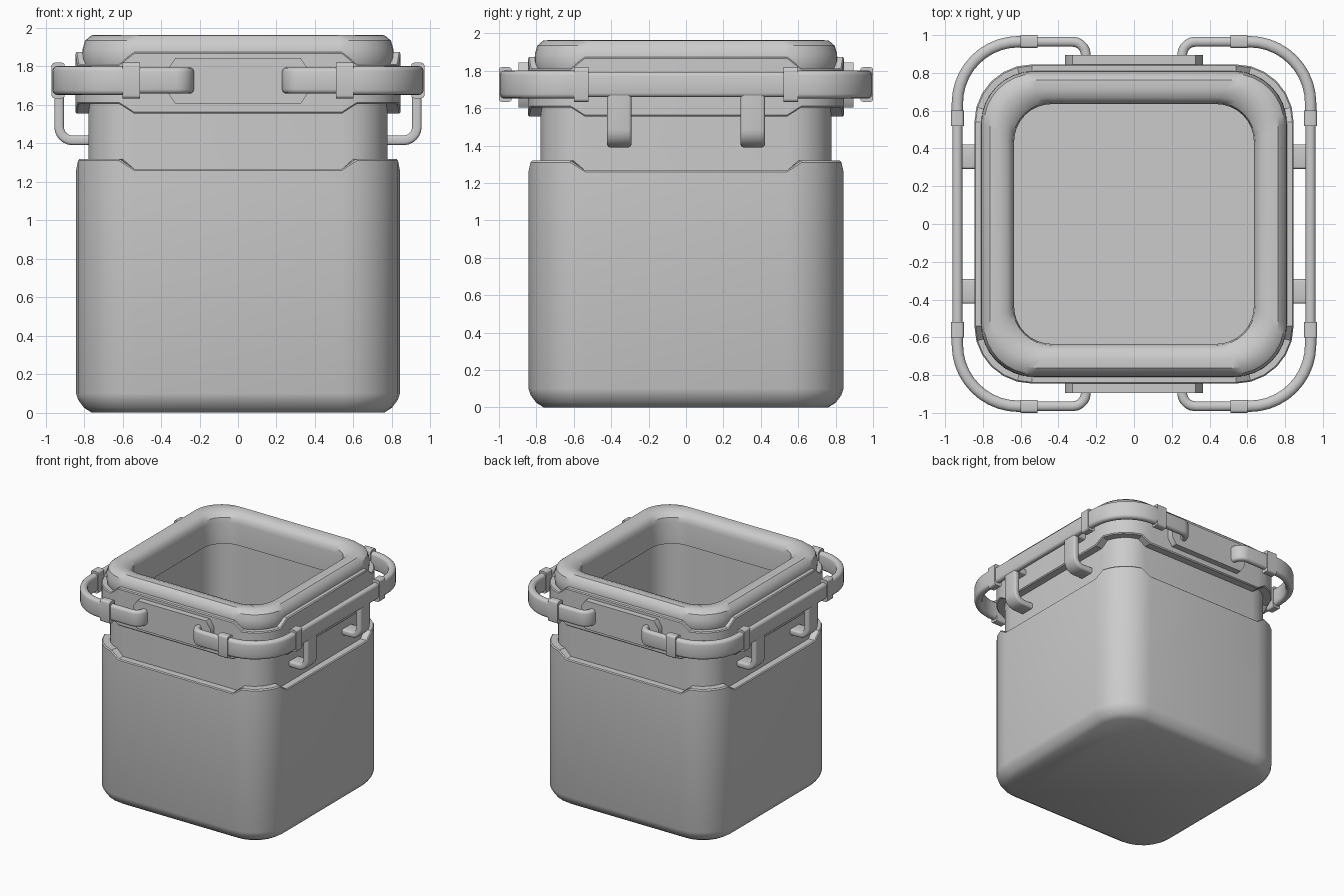
import bpy, bmesh, math
from mathutils import Vector

if "Cube" in bpy.data.objects:
    bpy.data.objects.remove(bpy.data.objects["Cube"])


def finish(name, bm, angle=35):
    bmesh.ops.recalc_face_normals(bm, faces=bm.faces)
    me = bpy.data.meshes.new(name)
    bm.to_mesh(me)
    bm.free()
    ob = bpy.data.objects.new(name, me)
    bpy.context.collection.objects.link(ob)
    bpy.ops.object.select_all(action='DESELECT')
    ob.select_set(True)
    bpy.context.view_layer.objects.active = ob
    bpy.ops.object.shade_smooth_by_angle(angle=math.radians(angle))
    return ob


def skin(bm, rings, wrap=False, caps=True):
    n = len(rings[0])
    pairs = list(zip(rings, rings[1:]))
    if wrap:
        pairs.append((rings[-1], rings[0]))
    for a, b in pairs:
        for i in range(n):
            j = (i + 1) % n
            bm.faces.new((a[i], a[j], b[j], b[i]))
    if caps and not wrap:
        bm.faces.new(rings[0])
        bm.faces.new(rings[-1])


def square_loft(name, profile, wrap=False, seg=6):
    """Rounded-square rings: (half width, corner radius, corner z, mid-side z)."""
    bm = bmesh.new()
    rings = []
    for h, r, zc, zm in profile:
        ring = []
        for q in range(4):
            a0 = q * math.pi / 2
            cx = (h - r) * (1 if q in (0, 3) else -1)
            cy = (h - r) * (1 if q < 2 else -1)
            for k in range(seg + 1):
                a = a0 + k / seg * math.pi / 2
                z = zm if k in (0, seg) else zc
                ring.append(bm.verts.new((cx + r * math.cos(a), cy + r * math.sin(a), z)))
        rings.append(ring)
    skin(bm, rings, wrap)
    return finish(name, bm)


def sweep(name, path, up, thick, tall, bev):
    """Bevelled-rectangle section swept along a flat path; 'up' is the path plane normal."""
    bm = bmesh.new()
    up = Vector(up)
    pts = [Vector(p) for p in path]
    t, w = thick / 2, tall / 2
    corners = [(t - bev, w - bev, 0), (bev - t, w - bev, 90),
               (bev - t, bev - w, 180), (t - bev, bev - w, 270)]
    sec = [(x + bev * math.cos(math.radians(a + d)), y + bev * math.sin(math.radians(a + d)))
           for x, y, a in corners for d in (0, 30, 60, 90)]
    rings = []
    for i, p in enumerate(pts):
        d_in = (p - pts[max(i - 1, 0)]).normalized()
        d_out = (pts[min(i + 1, len(pts) - 1)] - p).normalized()
        side = (d_in + d_out).normalized().cross(up)
        rings.append([bm.verts.new(p + side * x + up * y) for x, y in sec])
    skin(bm, rings)
    return finish(name, bm)


def arc(cx, cy, r, a0, a1, n):
    return [(cx + r * math.cos(math.radians(a0 + (a1 - a0) * i / n)),
             cy + r * math.sin(math.radians(a0 + (a1 - a0) * i / n))) for i in range(n + 1)]


def flat(h, r, z):
    return (h, r, z, z)


# Container body with dipped shoulder, neck and hollow inside
square_loft("container_body", [
    flat(0.76, 0.22, 0), flat(0.80, 0.26, 0.025), flat(0.83, 0.29, 0.065),
    flat(0.842, 0.302, 0.10), (0.842, 0.302, 1.31, 1.26), (0.834, 0.294, 1.32, 1.267),
    (0.778, 0.238, 1.32, 1.267), flat(0.778, 0.238, 1.70), flat(0.72, 0.22, 1.70),
    flat(0.72, 0.22, 0.10)])

# Collar, taller along the sides than at the corners
square_loft("collar", [
    (0.77, 0.23, 1.605, 1.555), (0.838, 0.298, 1.605, 1.555), (0.845, 0.305, 1.613, 1.563),
    (0.845, 0.305, 1.805, 1.867), (0.838, 0.298, 1.813, 1.875), (0.77, 0.23, 1.813, 1.875)],
    wrap=True)

# Rounded rim around the opening
square_loft("rim", [
    flat(0.80, 0.27, 1.79), flat(0.81, 0.28, 1.85), flat(0.808, 0.278, 1.89),
    flat(0.795, 0.268, 1.935), flat(0.762, 0.245, 1.962), flat(0.715, 0.225, 1.965),
    flat(0.668, 0.21, 1.95), flat(0.642, 0.205, 1.92), flat(0.635, 0.2, 1.88),
    flat(0.635, 0.2, 1.70), flat(0.74, 0.22, 1.70)], wrap=True, seg=8)

# Chamfered plates on front and back
for name, s in (("front_plate", -1), ("back_plate", 1)):
    bm = bmesh.new()
    outline = [(-0.325, 1.605), (0.325, 1.605), (0.365, 1.665), (0.365, 1.785),
               (0.325, 1.845), (-0.325, 1.845), (-0.365, 1.785), (-0.365, 1.665)]
    skin(bm, [[bm.verts.new((x, s * y, z)) for x, z in outline] for y in (0.83, 0.895)])
    finish(name, bm)

# Handles wrapping each side, with clamps and hooks
HZ = 1.727
half = [(0.255, 0.87)] + arc(0.325, 0.895, 0.07, 180, 90, 5) \
    + [(0.5, 0.965)] + arc(0.61, 0.64, 0.325, 90, 0, 10)
hook = [(0.76, 1.416)] + arc(0.86, 1.486, 0.07, -90, 0, 6) + [(0.93, 1.69)]
for side, s in (("left", -1), ("right", 1)):
    loop = half + [(x, -y) for x, y in reversed(half)]
    sweep(side + "_handle", [(s * x, y, HZ) for x, y in loop], (0, 0, 1), 0.052, 0.135, 0.022)
    for end, e in (("front", -1), ("back", 1)):
        # thicker grip round the corner
        sweep(f"{side}_{end}_corner_grip",
              [(s * x, e * y, HZ) for x, y in [(0.56, 0.965)] + arc(0.61, 0.64, 0.325, 90, 0, 10)
               + [(0.935, 0.57)]], (0, 0, 1), 0.06, 0.15, 0.025)
        sweep(f"{side}_{end}_clamp_a", [(s * 0.51, e * 0.966, HZ), (s * 0.6, e * 0.966, HZ)],
              (0, 0, 1), 0.068, 0.185, 0.015)
        sweep(f"{side}_{end}_clamp_b", [(s * 0.935, e * 0.52, HZ), (s * 0.935, e * 0.6, HZ)],
              (0, 0, 1), 0.068, 0.185, 0.015)
        sweep(f"{side}_{end}_hook", [(s * x, e * 0.357, z) for x, z in hook],
              (0, 1, 0), 0.05, 0.13, 0.015)
        # short tab tying the handle to the collar
        sweep(f"{side}_{end}_tab", [(s * 0.83, e * 0.357, 1.69), (s * 0.93, e * 0.357, 1.69)],
              (0, 0, 1), 0.13, 0.05, 0.012)
